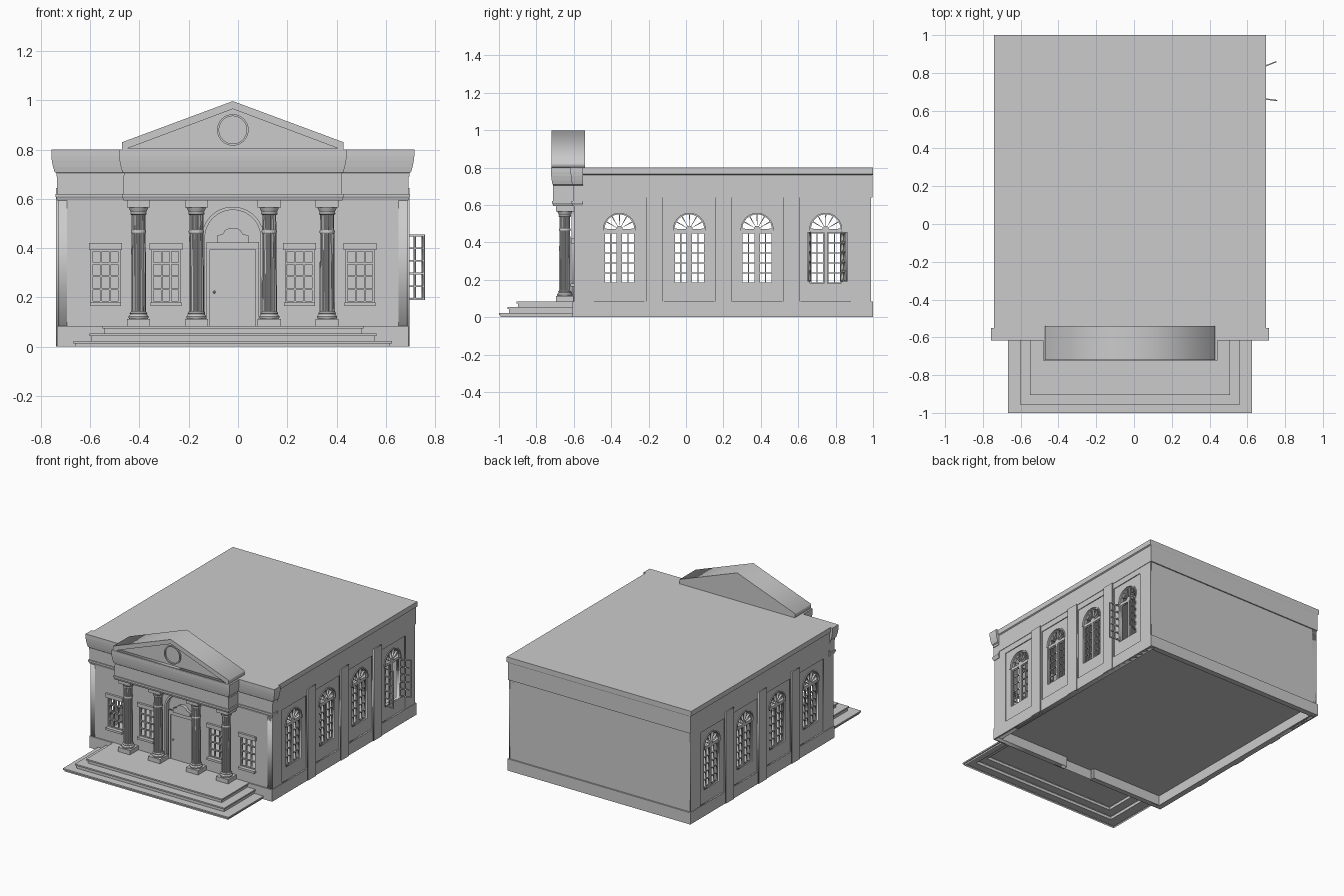
import bpy, bmesh
from math import pi, sin, cos, atan2
from mathutils import Matrix, Vector

if "Cube" in bpy.data.objects:
    bpy.data.objects.remove(bpy.data.objects["Cube"])

CX = -0.021                      # symmetry axis of the building
FRONT = Matrix(((1, 0, 0), (0, 0, -1), (0, 1, 0))).to_4x4()   # u->x, v->z
SIDE = Matrix(((0, 0, 1), (1, 0, 0), (0, 1, 0))).to_4x4()     # u->y, v->z


def add_mesh(name, mesh):
    mesh.name = name
    ob = bpy.data.objects.new(name, mesh)
    bpy.context.collection.objects.link(ob)
    return ob


def plate(name, loops, thick, matrix):
    """Flat extruded panel: first loop is the outline, the others are holes."""
    cu = bpy.data.curves.new(name, 'CURVE')
    cu.dimensions, cu.fill_mode, cu.extrude = '2D', 'BOTH', thick / 2
    for loop in loops:
        sp = cu.splines.new('POLY')
        sp.points.add(len(loop) - 1)
        for p, (u, v) in zip(sp.points, loop):
            p.co = (u, v, 0, 1)
        sp.use_cyclic_u = True
    tmp = bpy.data.objects.new(name + "_tmp", cu)
    mesh = bpy.data.meshes.new_from_object(tmp)
    bpy.data.objects.remove(tmp)
    bpy.data.curves.remove(cu)
    mesh.transform(matrix)
    return add_mesh(name, mesh)


def front(name, loops, y0, y1, x=0):
    return plate(name, loops, y1 - y0, Matrix.Translation((CX + x, (y0 + y1) / 2, 0)) @ FRONT)


def side(name, loops, h0, h1, s, y=0):
    return plate(name, loops, h1 - h0, Matrix.Translation((CX + s * (h0 + h1) / 2, y, 0)) @ SIDE)


def loft(name, sections, bottom=True):
    """Stack of rectangles (half width, y0, y1, z) skinned together."""
    bm = bmesh.new()
    rings = [[bm.verts.new((CX + sx * h, y, z)) for sx, y in ((-1, a), (1, a), (1, b), (-1, b))]
             for h, a, b, z in sections]
    for r, q in zip(rings, rings[1:]):
        for i in range(4):
            j = (i + 1) % 4
            bm.faces.new((r[i], r[j], q[j], q[i]))
    bm.faces.new(rings[-1])
    if bottom:
        bm.faces.new(rings[0][::-1])
    mesh = bpy.data.meshes.new(name)
    bm.to_mesh(mesh)
    bm.free()
    return add_mesh(name, mesh)


def box(name, x0, x1, y0, y1, z0, z1):
    ob = loft(name, [((x1 - x0) / 2, y0, y1, z0), ((x1 - x0) / 2, y0, y1, z1)])
    ob.data.transform(Matrix.Translation(((x0 + x1) / 2, 0, 0)))
    return ob


def lathe(name, profile, x, y, flutes=0):
    n = 48
    bm = bmesh.new()
    rings = []
    for r, z in profile:
        rings.append([bm.verts.new((CX + x + k_r * cos(2 * pi * k / n), y + k_r * sin(2 * pi * k / n), z))
                      for k in range(n) for k_r in [r * (0.88 if flutes and k % 4 > 1 else 1)]])
    for a, b in zip(rings, rings[1:]):
        for i in range(n):
            j = (i + 1) % n
            bm.faces.new((a[i], a[j], b[j], b[i]))
    bm.faces.new(rings[-1])
    bm.faces.new(rings[0][::-1])
    mesh = bpy.data.meshes.new(name)
    bm.to_mesh(mesh)
    bm.free()
    return add_mesh(name, mesh)


def rect(u0, u1, v0, v1):
    return [(u0, v0), (u1, v0), (u1, v1), (u0, v1)]


def arc(r, v, a0, a1, n=16, u=0):
    return [(u + r * cos(a0 + (a1 - a0) * i / n), v + r * sin(a0 + (a1 - a0) * i / n)) for i in range(n + 1)]


def arch(hw, v0, vs, u=0):
    return [(u - hw, v0)] + arc(hw, vs, pi, 0, 24, u) + [(u + hw, v0)]


def grid(u0, u1, v0, v1, nc, nr, b):
    """Pane holes for a glazed frame with bars of width b."""
    pw, ph = (u1 - u0 - b) / nc, (v1 - v0 - b) / nr
    return [rect(u0 + b + i * pw, u0 + (i + 1) * pw, v0 + b + j * ph, v0 + (j + 1) * ph)
            for i in range(nc) for j in range(nr)]


WIN_X = (-0.517, -0.271, 0.271, 0.517)
WIN_Y = (-0.356, 0.018, 0.38, 0.747)

# front wall with arched doorway and window openings
outline = [(-0.703, 0)] + arch(0.114, 0, 0.442) + [(0.703, 0), (0.703, 0.66), (-0.703, 0.66)]
front("front_wall", [outline] + [rect(x - .058, x + .058, .178, .393) for x in WIN_X], -0.6, -0.57)
box("back_wall", -0.703, 0.703, 0.96, 0.99, 0, 0.66)

# base plinth, floor and roof block
for s in (-1, 1):
    a, b = sorted((s * 0.114, s * 0.713))
    box("front_plinth", a, b, -0.608, -0.57, 0, 0.083)
    a, b = sorted((s * 0.675, s * 0.713))
    box("side_plinth", a, b, -0.608, 1.0, 0, 0.083)
box("back_plinth", -0.713, 0.713, 0.96, 1.0, 0, 0.083)
box("floor", -0.69, 0.69, -0.6, 0.98, 0.07, 0.08)
loft("roof_block", [(.712, -.6, .998, .64), (.712, -.6, .998, .76), (.72, -.6, 1, .765), (.72, -.6, 1, .8)])

# entrance steps with nosings, open underneath
steps = []
for h, y, z0, z1 in ((.646, -1, 0, .022), (.583, -.955, .022, .053), (.53, -.905, .053, .083)):
    steps += [(h - .008, y + .008, -.6, z0), (h - .008, y + .008, -.6, z1 - .01),
              (h, y, -.6, z1 - .01), (h, y, -.6, z1)]
loft("entrance_steps", steps, bottom=False)

# side walls, raised relief, pilasters and arched windows
leaf_v = (0.18, 0.452)
for s in (-1, 1):
    side("side_wall", [rect(-.6, .99, 0, .66)] + [arch(.085, .178, .47, y) for y in WIN_Y], .673, .703, s)
    panels = [rect(y - .135, y + .135, .084, .6) for y in WIN_Y]
    side("side_relief", [rect(-.6, .99, .08, .66)] + panels, .702, .709, s)
    for y in (-.17, .199, .563):
        side("side_pilaster", [rect(y - .045, y + .045, 0, .645)], .7, .718, s)
    for i, y in enumerate(WIN_Y):
        fans = []
        for k in range(6):
            a0, a1 = pi * k / 6 + .04, pi * (k + 1) / 6 - .04
            fans.append(arc(.079, .47, a0, a1, 4) + arc(.018, .47, a1, a0, 1))
        side("arched_window_frame", [arch(.087, .175, .47), rect(-.083, -.009, *leaf_v),
                                     rect(.009, .083, *leaf_v)] + fans, .68, .696, s, y)
        side("window_hood", [arch(.093, .462, .47) + arch(.085, .462, .47)[::-1]], .7, .708, s, y)
        for d in (-1, 1):
            u0, u1 = sorted((d * .083, d * .009))
            if s == 1 and i == 3:      # the one pair of leaves standing open
                ang = atan2(.03 if d > 0 else -.01, .076)
                m = (Matrix.Translation((CX + .7, y + d * .083, 0)) @ Matrix.Rotation(ang - pi / 2, 4, 'Z') @ SIDE)
                plate("open_casement", [rect(0, .08, .19, .455)] + grid(0, .08, .19, .455, 2, 5, .007), .007, m)
            else:
                side("casement", [rect(u0, u1, *leaf_v)] + grid(u0, u1, *leaf_v, 2, 5, .006), .684, .692, s, y)

# front windows with lintels and sills
for x in WIN_X:
    front("front_window", [rect(-.058, .058, .178, .393)] + grid(-.058, .058, .178, .393, 3, 4, .007), -.592, -.58, x)
    box("window_lintel", x - .067, x + .067, -.615, -.59, .393, .42)
    box("window_sill", x - .063, x + .063, -.618, -.59, .165, .18)

# doorway: niche, archivolt, door and stepped overdoor
front("niche_back", [arch(.118, .08, .442)], -.578, -.57)
front("archivolt", [arch(.126, .083, .442) + arch(.113, .083, .442)[::-1]], -.612, -.59)
front("door_frame", [[(-.106, .083), (-.106, .425), (.106, .425), (.106, .083), (.092, .083), (.092, .395),
                      (-.092, .395), (-.092, .083)]], -.592, -.575)
front("door", [rect(-.092, .092, .08, .395)], -.583, -.572)
crest = [(.065, .42), (.065, .45), (.04, .458), (.032, .472), (.015, .482)]
front("overdoor_crest", [crest + [(-u, v) for u, v in crest[::-1]]], -.6, -.575)
smooth = [lathe("door_knob", [(.002, .215), (.005, .219), (.005, .223), (.002, .227)], -.075, -.587)]

# portico columns
for x in (-.383, -.148, .148, .383):
    y = -.648
    box("column_plinth", x - .047, x + .047, y - .047, y + .047, .08, .113)
    smooth.append(lathe("column_base", [(.038, .113), (.041, .118), (.041, .123), (.036, .128), (.034, .132),
                                        (.036, .136), (.031, .142)], x, y))
    lathe("column_shaft", [(.031, .14), (.0305, .3), (.028, .54)], x, y, flutes=12)
    smooth.append(lathe("column_collar", [(.029, .46), (.031, .464), (.031, .47), (.029, .474)], x, y))
    smooth.append(lathe("column_capital", [(.029, .535), (.033, .538), (.033, .543), (.031, .546), (.036, .556),
                                           (.04, .566)], x, y))
    box("column_abacus", x - .047, x + .047, y - .047, y + .047, .565, .602)

# frieze, moulding and cornice, for the main front and the portico
curve = ((-.02, .69), (-.02, .705), (-.013, .71), (-.007, .73), (-.002, .755), (0, .775), (0, .8))
for name, h, yf, yb, frieze in (("main", .737, -.617, -.55, .713), ("portico", .462, -.722, -.555, .444)):
    loft(name + "_cornice", [(h + d, yf - d * .6, yb, z) for d, z in curve])
    yw = yf + .012
    box(name + "_frieze", -frieze, frieze, yw, yb, .6, .695)
    loft(name + "_moulding", [(frieze, yw, yb, .593), (frieze + .003, yw - .003, yb, .603),
                              (frieze + .007, yw - .007, yb, .61), (frieze + .007, yw - .007, yb, .62)])

# pediment with recessed tympanum and roundel
gable = [(-.45, .8), (.45, .8), (.45, .83), (0, .997), (-.45, .83)]
front("pediment_body", [gable], -.695, -.54)
front("pediment_rim", [gable, [(-.43, .804), (.43, .804), (0, .965)]], -.72, -.695)
front("pediment_roundel", [arc(.064, .88, 0, 2 * pi * 31 / 32, 31), arc(.056, .88, 0, 2 * pi * 31 / 32, 31)], -.705, -.69)

bpy.ops.object.select_all(action='DESELECT')
for ob in smooth:
    ob.select_set(True)
bpy.context.view_layer.objects.active = smooth[0]
bpy.ops.object.shade_smooth_by_angle()
